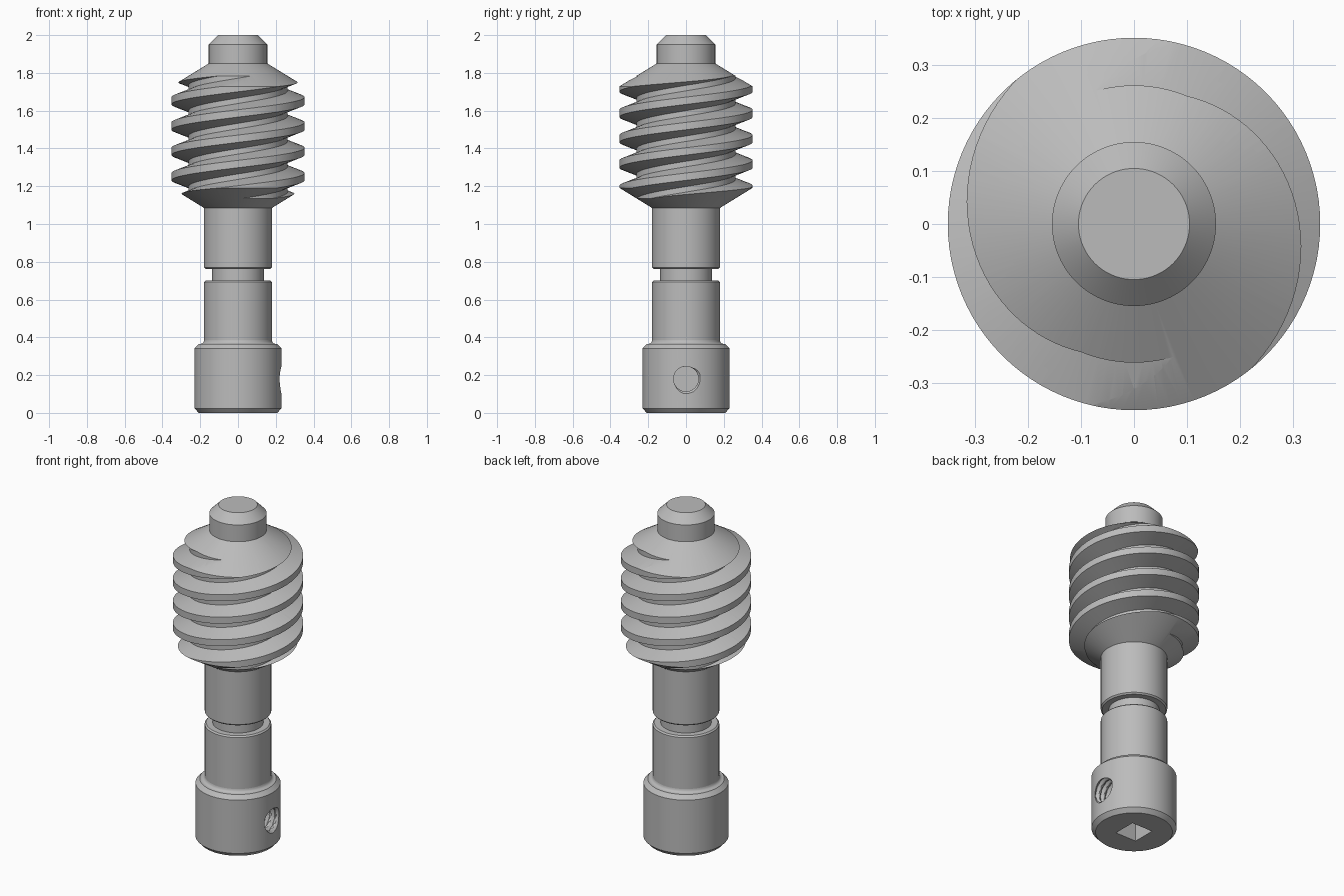
import bpy, bmesh, math

SEGS = 96
LEAD = 0.268          # rise of each of the two thread starts per turn

if "Cube" in bpy.data.objects:
    bpy.data.objects.remove(bpy.data.objects["Cube"], do_unlink=True)

steel = bpy.data.materials.new("steel grey")
steel.use_nodes = True
GREY = (0.5, 0.5, 0.5, 1)
steel.diffuse_color = GREY
steel.node_tree.nodes["Principled BSDF"].inputs["Base Color"].default_value = GREY


def loft(name, rings):
    """Skin a list of equal-length closed rings and cap both ends."""
    bm = bmesh.new()
    loops = [[bm.verts.new(p) for p in ring] for ring in rings]
    n = len(loops[0])
    for a, b in zip(loops, loops[1:]):
        for i in range(n):
            j = (i + 1) % n
            bm.faces.new((a[i], a[j], b[j], b[i]))
    bm.faces.new(loops[0][::-1])
    bm.faces.new(loops[-1])
    bmesh.ops.recalc_face_normals(bm, faces=bm.faces)
    mesh = bpy.data.meshes.new(name)
    bm.to_mesh(mesh)
    bm.free()
    mesh.materials.append(steel)
    obj = bpy.data.objects.new(name, mesh)
    bpy.context.collection.objects.link(obj)
    return obj


def lathe(name, profile):
    """Turn a (radius, height) profile around the z axis."""
    angles = [math.tau * i / SEGS for i in range(SEGS)]
    return loft(name, [[(r * math.cos(a), r * math.sin(a), z) for a in angles]
                       for r, z in profile])


def activate(obj):
    bpy.ops.object.select_all(action="DESELECT")
    obj.select_set(True)
    bpy.context.view_layer.objects.active = obj


def cut(obj, cutter):
    cutter.hide_render = True
    mod = obj.modifiers.new("cut", "BOOLEAN")
    mod.operation = "DIFFERENCE"
    mod.solver = "EXACT"
    mod.object = cutter
    activate(obj)
    bpy.ops.object.modifier_apply(modifier=mod.name)
    bpy.data.objects.remove(cutter, do_unlink=True)


def helical_groove(name, start):
    """Trapezoid groove swept up a right-handed helix; z is taken at angle start."""
    slope = 0.033
    root, outer = 0.262, 0.372
    flare = slope * (outer - root) / 0.09
    half = 0.0145
    section = [(root, -half), (outer, -half - flare), (outer, half + flare), (root, half)]
    rings = []
    for i in range(-int(2.8 * SEGS), int(0.7 * SEGS)):
        a = start + math.tau * i / SEGS
        rise = 1.7195 + LEAD * i / SEGS
        rings.append([(r * math.cos(a), r * math.sin(a), rise + dz) for r, dz in section])
    return loft(name, rings)


def tapped_hole(name, x0, x1, z, radius, depth, pitch):
    """Hole along x whose wall carries a V-shaped helical thread."""
    count, sides = 72, 48
    rings = []
    for k in range(count + 1):
        x = x0 + (x1 - x0) * k / count
        ring = []
        for i in range(sides):
            phase = (x / pitch + i / sides) % 1
            r = radius + depth * max(0, 1 - abs(phase - 0.5) * 2.6)
            a = math.tau * i / sides
            ring.append((x, r * math.cos(a), z + r * math.sin(a)))
        rings.append(ring)
    return loft(name, rings)


# Two-start worm: double-cone blank with two helical grooves
worm = lathe("worm_thread", [(0.18, 1.085), (0.352, 1.191), (0.352, 1.729), (0.155, 1.85)])
for k in range(2):
    cut(worm, helical_groove("groove_cutter", math.pi * k))

# Plain end above the worm
tip = lathe("tip", [(0.155, 1.85), (0.155, 1.95), (0.105, 2.0)])

# Shaft with a retaining groove
shaft = lathe("shaft", [(0.18, 0.37), (0.18, 0.692), (0.172, 0.7), (0.137, 0.7),
                        (0.137, 0.762), (0.172, 0.762), (0.18, 0.77), (0.18, 1.085)])

# Drive head with a small fillet into the shaft
fillet = [(0.2 - 0.02 * math.sin(t * math.pi / 8), 0.385 - 0.02 * math.cos(t * math.pi / 8))
          for t in range(5)]
head = lathe("drive_head", [(0.208, 0), (0.23, 0.024), (0.23, 0.342), (0.207, 0.365)] + fillet)

# Square socket in the underside and a tapped hole on the left side
s = 0.069
square = [(-s, -s), (s, -s), (s, s), (-s, s)]
cut(head, loft("socket_cutter", [[(x, y, z) for x, y in square] for z in (-0.05, 0.3)]))
cut(head, tapped_hole("hole_cutter", 0.04, 0.26, 0.18, 0.066, 0.013, 0.034))

for part in (worm, tip, shaft, head):
    activate(part)
    bpy.ops.object.shade_smooth_by_angle(angle=math.radians(25))
